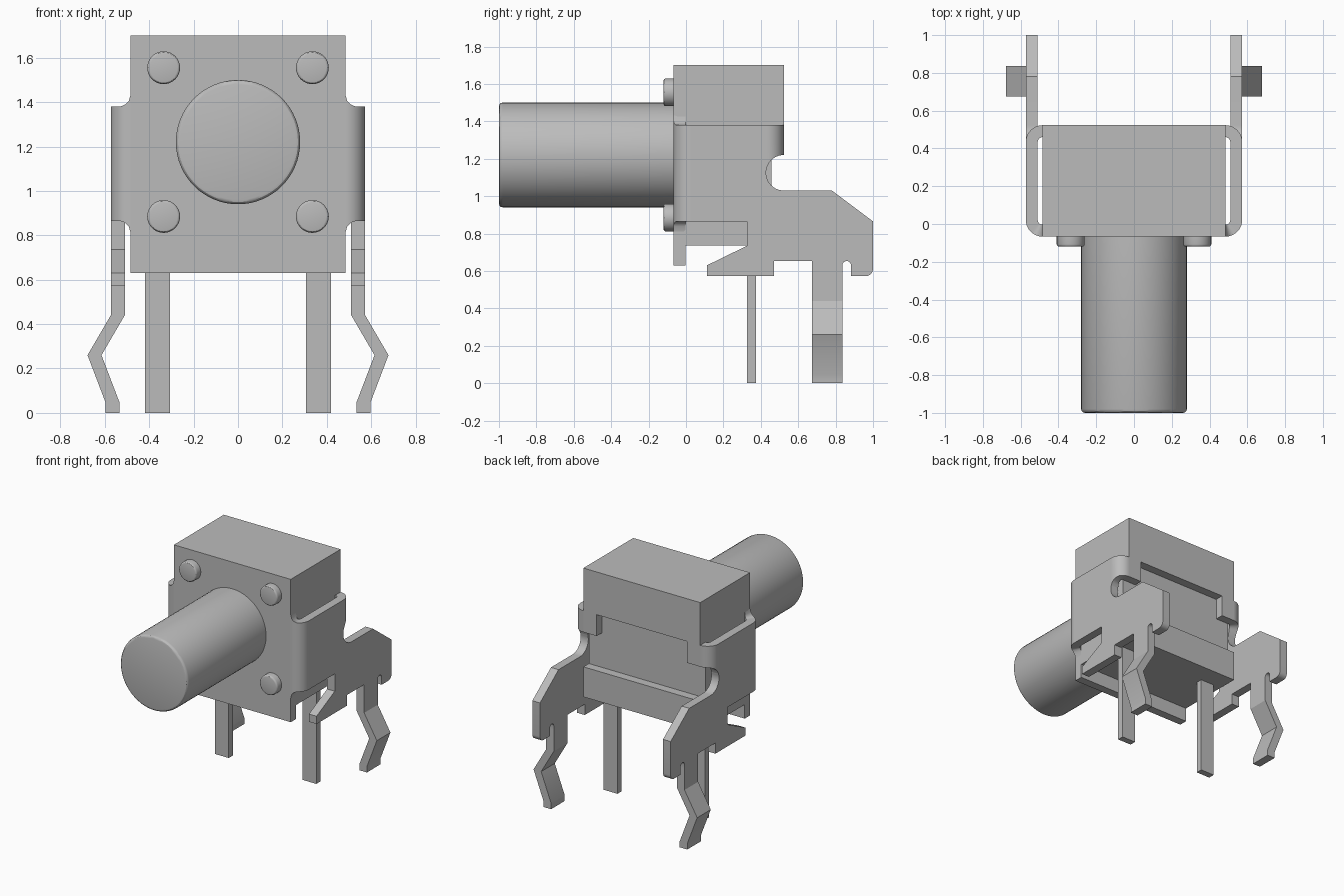
import bpy, bmesh, math
from mathutils import Matrix, Vector

old = bpy.data.objects.get("Cube")
if old:
    bpy.data.objects.remove(old, do_unlink=True)

grey = bpy.data.materials.new("plain grey")
grey.use_nodes = True
COLOUR = (0.5, 0.5, 0.5, 1)
grey.diffuse_color = COLOUR
grey.node_tree.nodes["Principled BSDF"].inputs["Base Color"].default_value = COLOUR


def finish(name, bm, mirror=False):
    """Turn a bmesh into an object, optionally mirrored across x."""
    bmesh.ops.recalc_face_normals(bm, faces=bm.faces)
    mesh = bpy.data.meshes.new(name)
    bm.to_mesh(mesh)
    bm.free()
    mesh.materials.append(grey)
    ob = bpy.data.objects.new(name, mesh)
    bpy.context.collection.objects.link(ob)
    bpy.ops.object.select_all(action='DESELECT')
    ob.select_set(True)
    bpy.context.view_layer.objects.active = ob
    bpy.ops.object.shade_smooth_by_angle(angle=math.radians(30))
    if mirror:
        mod = ob.modifiers.new("mirror", 'MIRROR')
        mod.use_mirror_merge = False
    return ob


def prism(name, outline, axis, lo, hi, mirror=False):
    """Extrude a 2D outline along an axis between lo and hi."""
    bm = bmesh.new()
    verts = []
    for p in outline:
        co = list(p)
        co.insert("xyz".index(axis), lo)
        verts.append(bm.verts.new(co))
    face = bm.faces.new(verts)
    ext = bmesh.ops.extrude_face_region(bm, geom=[face])
    move = Vector([(hi - lo) * (a == axis) for a in "xyz"])
    bmesh.ops.translate(bm, vec=move, verts=[g for g in ext["geom"] if isinstance(g, bmesh.types.BMVert)])
    return finish(name, bm, mirror)


def box(name, x, y, z, mirror=False):
    return prism(name, [(x[0], z[0]), (x[1], z[0]), (x[1], z[1]), (x[0], z[1])], "y", y[0], y[1], mirror)


def arc(cx, cy, r, start, end, n=10):
    return [(cx + r * math.cos(math.radians(start + (end - start) * i / n)),
             cy + r * math.sin(math.radians(start + (end - start) * i / n))) for i in range(n + 1)]


def cylinder(name, x, z, r, y0, y1, bevel, segments):
    """Cylinder along y with a softened front rim."""
    bm = bmesh.new()
    rot = Matrix.Translation((x, (y0 + y1) / 2, z)) @ Matrix.Rotation(math.pi / 2, 4, 'X')
    bmesh.ops.create_cone(bm, cap_ends=True, segments=segments, radius1=r, radius2=r, depth=y1 - y0, matrix=rot)
    rim = [e for e in bm.edges if all(v.co.y < y0 + 0.001 for v in e.verts)]
    bmesh.ops.bevel(bm, geom=rim, offset=bevel, segments=3, profile=0.5, affect='EDGES')
    return finish(name, bm)


def bend(name, cy, start, end, z_range):
    """Curved sheet corner; z_range gives bottom and top from the outer point."""
    bm = bmesh.new()
    rows = []
    outer = arc(BEND_X, cy, OUTER, start, end, 16)
    inner = arc(BEND_X, cy, OUTER - SHEET, start, end, 16)
    for o, i in zip(outer, inner):
        lo, hi = z_range(*o)
        rows.append([bm.verts.new(c) for c in ((*o, lo), (*o, hi), (*i, hi), (*i, lo))])
    for a, b in zip(rows, rows[1:]):
        for k in range(4):
            bm.faces.new((a[k], a[(k + 1) % 4], b[(k + 1) % 4], b[k]))
    bm.faces.new(rows[0])
    bm.faces.new(rows[-1])
    return finish(name, bm, mirror=True)


SHEET, OUTER, BEND_X = 0.063, 0.09, 0.483
FRONT, BACK = -0.067, 0.523
WING_LO, WING_HI = 0.865, 1.38
SLOT_Y, SLOT_Z, SLOT_R = BACK, 1.125, 0.095

# Housing with a shallow recess across the back
prism("housing", [(FRONT + SHEET, 0.735), (BACK, 0.735), (BACK, 0.96), (0.458, 0.96),
                  (0.458, WING_HI), (BACK, WING_HI), (BACK, 1.70), (FRONT + SHEET, 1.70)],
      "x", -0.484, 0.484)
# Front plate
box("front_plate", (-0.484, 0.484), (FRONT, FRONT + SHEET), (0.63, 1.70))

# Push button and four rivet heads
cylinder("push_button", 0, 1.22, 0.28, -1.0, FRONT + 0.01, 0.02, 64)
for side, sx in (("right", -1), ("left", 1)):
    for level, z in (("lower", 0.885), ("upper", 1.555)):
        cylinder(f"rivet_{level}_{side}", sx * 0.335, z, 0.074, -0.12, FRONT + 0.01, 0.012, 32)


# Front corner bends, with concave fillets towards the plate
def front_range(x, y):
    r = 0.057
    d = max(0.0, 0.54 - x)
    rise = r - math.sqrt(max(0.0, r * r - d * d))
    return WING_LO - rise, WING_HI + rise


bend("bracket_front_bend", FRONT + OUTER, -90, 0, front_range)


# Back corner bends, following the rounded slot below them
def back_range(x, y):
    return SLOT_Z + math.sqrt(max(0.0, SLOT_R ** 2 - (SLOT_Y - y) ** 2)), WING_HI


bend("bracket_back_bend", BACK - OUTER, 0, 90, back_range)
box("bracket_back_tab", (0.374, BEND_X), (BACK - SHEET, BACK), (SLOT_Z + SLOT_R, WING_HI), True)

# Flat side arms of the bracket
bend_y = BACK - OUTER
start = 180 - math.degrees(math.acos(OUTER / SLOT_R))
arm = [(FRONT + OUTER, WING_LO), (FRONT + OUTER, WING_HI), (bend_y, WING_HI)]
arm += arc(SLOT_Y, SLOT_Z, SLOT_R, start, 270, 14)
arm += [(0.78, 1.03), (1.0, 0.865)]
arm += arc(0.96, 0.612, 0.04, 0, -90, 6)
arm += [(0.882, 0.572)]
arm += arc(0.859, 0.63, 0.023, 0, 180, 8)
arm += [(0.836, 0.60), (0.675, 0.60), (0.675, 0.652), (0.47, 0.652), (0.47, 0.572),
        (0.112, 0.572), (0.112, 0.63), (0.327, 0.735), (0.327, WING_LO)]
prism("bracket_side_arm", arm, "x", BEND_X + OUTER - SHEET, BEND_X + OUTER, True)

# Kinked mounting legs
prism("mounting_leg", [(0.51, 0.60), (0.51, 0.44), (0.615, 0.26), (0.533, 0.045), (0.533, 0),
                       (0.596, 0), (0.596, 0.045), (0.678, 0.26), (0.573, 0.44), (0.573, 0.60)],
      "y", 0.675, 0.836, True)

# Straight contact pins
box("contact_pin", (0.306, 0.42), (0.327, 0.375), (0, 0.75), True)
